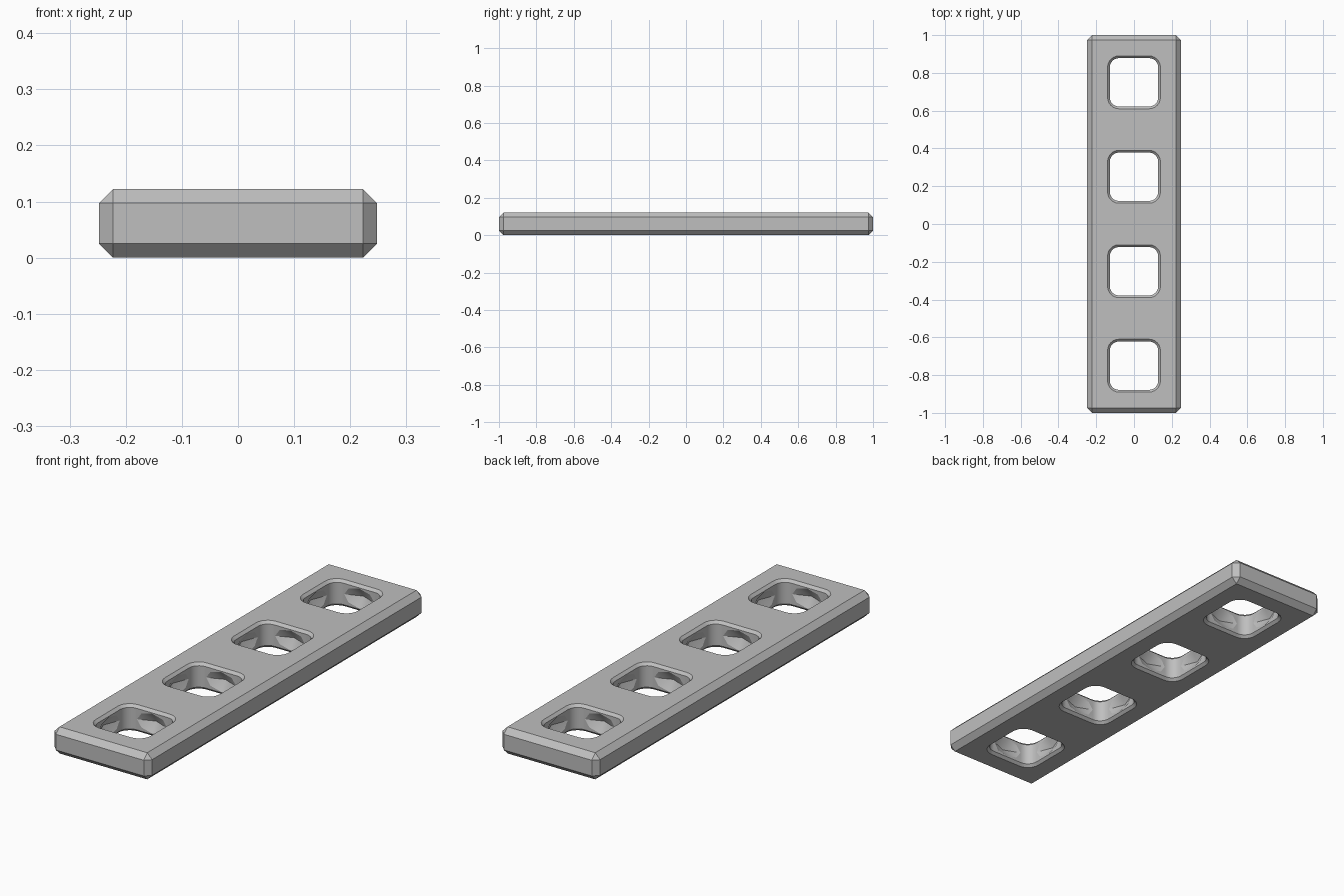
import bpy, bmesh, math
from mathutils import Matrix, Vector

if "Cube" in bpy.data.objects:
    bpy.data.objects.remove(bpy.data.objects["Cube"])

WIDTH, LENGTH, HEIGHT = 0.495, 2.0, 0.122
EDGE = 0.025                       # outer chamfer
HOLE, CORNER, LIP = 0.128, 0.048, 0.012
HOLE_Y = (-0.75, -0.25, 0.25, 0.75)

grey = bpy.data.materials.new("light grey")
grey.diffuse_color = (0.52, 0.52, 0.52, 1)
grey.use_nodes = True
grey.node_tree.nodes["Principled BSDF"].inputs["Base Color"].default_value = grey.diffuse_color


def make_object(name, bm):
    bmesh.ops.recalc_face_normals(bm, faces=bm.faces)
    mesh = bpy.data.meshes.new(name)
    bm.to_mesh(mesh)
    bm.free()
    mesh.materials.append(grey)
    obj = bpy.data.objects.new(name, mesh)
    bpy.context.collection.objects.link(obj)
    return obj


def rounded_square(half, radius, steps=6):
    points = []
    c = half - radius
    for k, (sx, sy) in enumerate(((1, 1), (-1, 1), (-1, -1), (1, -1))):
        for i in range(steps + 1):
            a = math.pi / 2 * (k + i / steps)
            points.append((sx * c + radius * math.cos(a),
                           sy * c + radius * math.sin(a)))
    return points


def add_hole(bm, y):
    # rounded square shaft that flares at both faces of the plate
    over = 0.01
    rings = []
    for z, grow in ((-over, LIP + over), (LIP, 0),
                    (HEIGHT - LIP, 0), (HEIGHT + over, LIP + over)):
        rings.append([bm.verts.new((px, py + y, z)) for px, py in
                      rounded_square(HOLE + grow, CORNER + grow)])
    n = len(rings[0])
    for low, high in zip(rings, rings[1:]):
        for i in range(n):
            j = (i + 1) % n
            bm.faces.new((low[i], low[j], high[j], high[i]))
    bm.faces.new(rings[0])
    bm.faces.new(rings[-1])


def add_dimple(bm, y, turn):
    # shallow faceted cone sunk into one wall of a hole
    place = Matrix.Translation((0, y, HEIGHT / 2)) @ Matrix.Rotation(turn, 4, 'Z')
    base = []
    for i in range(8):
        a = math.tau * i / 8
        base.append(bm.verts.new(place @ Vector(
            (HOLE - 0.003, 0.084 * math.cos(a), 0.05 * math.sin(a)))))
    tip = bm.verts.new(place @ Vector((HOLE + 0.03, 0, 0)))
    bm.faces.new(base)
    for i in range(8):
        bm.faces.new((base[i], base[(i + 1) % 8], tip))


# plate
bm = bmesh.new()
bmesh.ops.create_cube(bm, size=1, matrix=Matrix.Translation((0, 0, HEIGHT / 2))
                      @ Matrix.Diagonal((WIDTH, LENGTH, HEIGHT, 1)))
bmesh.ops.bevel(bm, geom=bm.edges[:], offset=EDGE, segments=1,
                affect='EDGES', profile=0.5)
plate = make_object("perforated_plate", bm)

# cutters
shafts, dimples = bmesh.new(), bmesh.new()
for y in HOLE_Y:
    add_hole(shafts, y)
    for k in range(4):
        add_dimple(dimples, y, k * math.pi / 2)
cutters = [make_object("hole_cutter", shafts),
           make_object("dimple_cutter", dimples)]

bpy.context.view_layer.objects.active = plate
plate.select_set(True)
for cutter in cutters:
    cutter.hide_render = True
    cut = plate.modifiers.new(cutter.name, 'BOOLEAN')
    cut.operation = 'DIFFERENCE'
    cut.solver = 'EXACT'
    cut.object = cutter
    bpy.ops.object.modifier_apply(modifier=cut.name)
for cutter in cutters:
    bpy.data.objects.remove(cutter, do_unlink=True)

# rounded hole corners smooth, chamfers sharp
bpy.ops.object.shade_smooth_by_angle(angle=math.radians(25))
